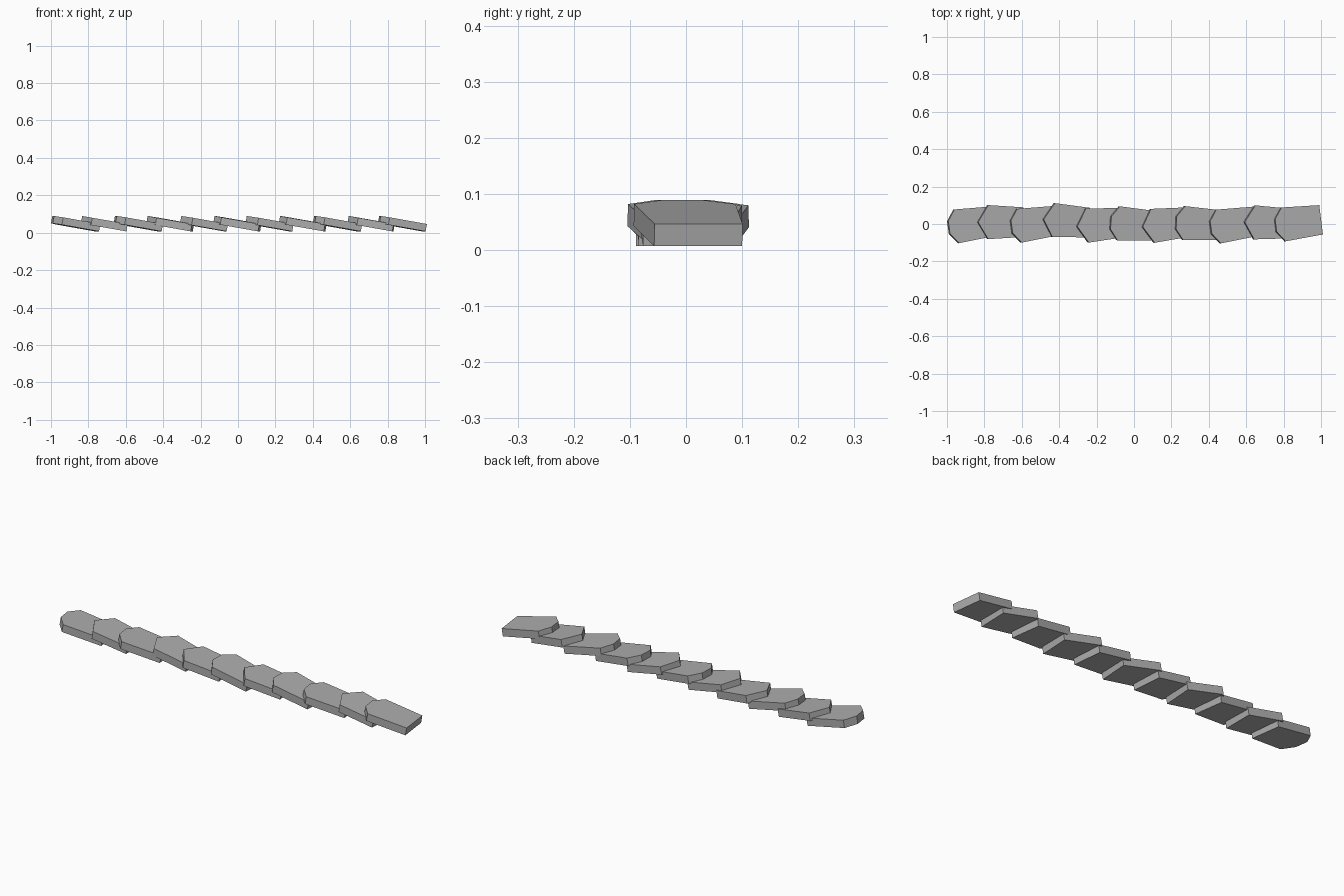
import bpy, bmesh
from math import radians
from mathutils import Matrix

cube = bpy.data.objects.get("Cube")
if cube:
    bpy.data.objects.remove(cube, do_unlink=True)

stone = bpy.data.materials.new("grey_stone")
stone.use_nodes = True
GREY = (0.42, 0.42, 0.42, 1)
stone.diffuse_color = GREY
stone.node_tree.nodes["Principled BSDF"].inputs["Base Color"].default_value = GREY

THICK, PITCH, HIGH_END = 0.04, radians(10), 0.05

# Half outlines, mirrored in y: blunt nose or pointed nose, tapering to a straight low end
BLUNT = [(0.247, 0.079), (0.042, 0.091), (0, 0.034)]
POINTED = [(0.247, 0.079), (0.055, 0.091), (0, 0)]


def make_tile(name, half, x, y, yaw):
    mirrored = [(px, -py) for px, py in reversed(half) if py > 0]
    bm = bmesh.new()
    base = bm.faces.new([bm.verts.new((px, py, 0)) for px, py in half + mirrored])
    top = bmesh.ops.extrude_face_region(bm, geom=[base])["geom"]
    bmesh.ops.translate(bm, vec=(0, 0, THICK),
                        verts=[v for v in top if isinstance(v, bmesh.types.BMVert)])
    bmesh.ops.recalc_face_normals(bm, faces=bm.faces)
    # Lean the tile so its nose rests on the one before it
    place = (Matrix.Translation((x, y, HIGH_END))
             @ Matrix.Rotation(radians(yaw), 4, "Z") @ Matrix.Rotation(PITCH, 4, "Y"))
    bm.transform(place)
    mesh = bpy.data.meshes.new(name)
    bm.to_mesh(mesh)
    bm.free()
    mesh.materials.append(stone)
    bpy.context.collection.objects.link(bpy.data.objects.new(name, mesh))


# Row of overlapping tiles: outline, nose x, nose y, yaw in degrees
ROW = [
    (BLUNT, -0.995, -0.019, 8),
    (POINTED, -0.84, 0.01, 0),
    (BLUNT, -0.66, -0.016, 8),
    (POINTED, -0.49, 0.025, -4),
    (POINTED, -0.31, -0.014, 5),
    (BLUNT, -0.13, 0.007, -4),
    (POINTED, 0.04, -0.016, 6),
    (BLUNT, 0.22, 0.007, -3),
    (BLUNT, 0.405, -0.02, 8),
    (POINTED, 0.585, 0.011, -2),
    (BLUNT, 0.752, -0.008, 7),
]
for i, (half, x, y, yaw) in enumerate(ROW, 1):
    make_tile(f"ridge_tile_{i}", half, x, y, yaw)
